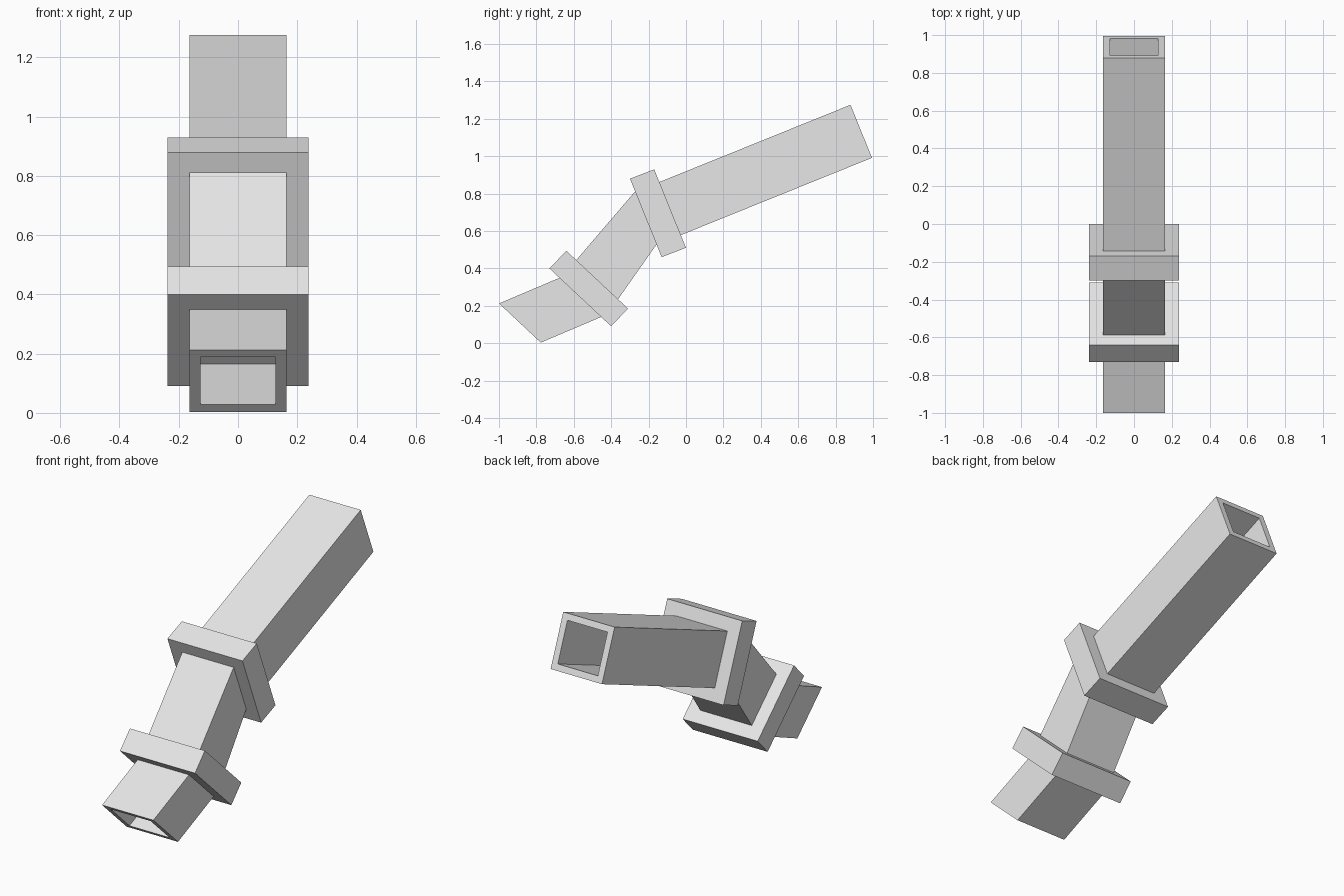
import bpy, bmesh
from mathutils import Vector

cube = bpy.data.objects.get("Cube")
if cube:
    bpy.data.objects.remove(cube, do_unlink=True)

grey = bpy.data.materials.new("plain_grey")
grey.use_nodes = True
colour = (0.8, 0.8, 0.8, 1)
grey.diffuse_color = colour
grey.node_tree.nodes["Principled BSDF"].inputs["Base Color"].default_value = colour

# Cross-section half sizes (width, height) and wall thickness
DUCT = (0.163, 0.153)
COLLAR = (0.238, 0.226)
WALL = 0.036
BORE = (DUCT[0] - WALL, DUCT[1] - WALL)

# Up directions of the two tilted joint planes
LOW_UP = Vector((0, -0.73, 0.684)).normalized()
HIGH_UP = Vector((0, -0.375, 0.927)).normalized()

# Section centres along the duct, from front to back
mouth = Vector((0, -0.888, 0.108))
low_front = Vector((0, -0.565, 0.245))
low_back = Vector((0, -0.475, 0.340))
high_front = Vector((0, -0.215, 0.670))
high_back = Vector((0, -0.085, 0.720))
tail = Vector((0, 0.937, 1.133))


def loft(name, sections):
    """Join rectangular sections (centre, up, half sizes) and cap the ends."""
    bm = bmesh.new()
    rings = []
    for centre, up, (w, h) in sections:
        rings.append([bm.verts.new(centre + Vector((sx * w, 0, 0)) + up * (sz * h))
                      for sx, sz in ((-1, -1), (1, -1), (1, 1), (-1, 1))])
    for a, b in zip(rings, rings[1:]):
        for i in range(4):
            j = (i + 1) % 4
            bm.faces.new((a[i], a[j], b[j], b[i]))
    bm.faces.new(rings[0])
    bm.faces.new(rings[-1])
    bmesh.ops.recalc_face_normals(bm, faces=bm.faces)
    mesh = bpy.data.meshes.new(name)
    bm.to_mesh(mesh)
    bm.free()
    mesh.materials.append(grey)
    obj = bpy.data.objects.new(name, mesh)
    bpy.context.collection.objects.link(obj)
    return obj


def hollow_duct(name, end, joint, up):
    """Duct open at one end, with its root buried in the collar."""
    root = joint + (joint - end).normalized() * 0.04
    floor = end.lerp(joint, 0.998)
    loft(name, [(root, up, DUCT), (end, up, DUCT), (end, up, BORE), (floor, up, BORE)])


# Open end ducts
hollow_duct("lower_duct", mouth, low_front, LOW_UP)
hollow_duct("upper_duct", tail, high_back, HIGH_UP)

# Middle duct between the collars
loft("middle_duct", [(low_back, LOW_UP, DUCT), (high_front, HIGH_UP, DUCT)])

# Collars at the two bends
loft("lower_collar", [(low_front, LOW_UP, COLLAR), (low_back, LOW_UP, COLLAR)])
loft("upper_collar", [(high_front, HIGH_UP, COLLAR), (high_back, HIGH_UP, COLLAR)])
